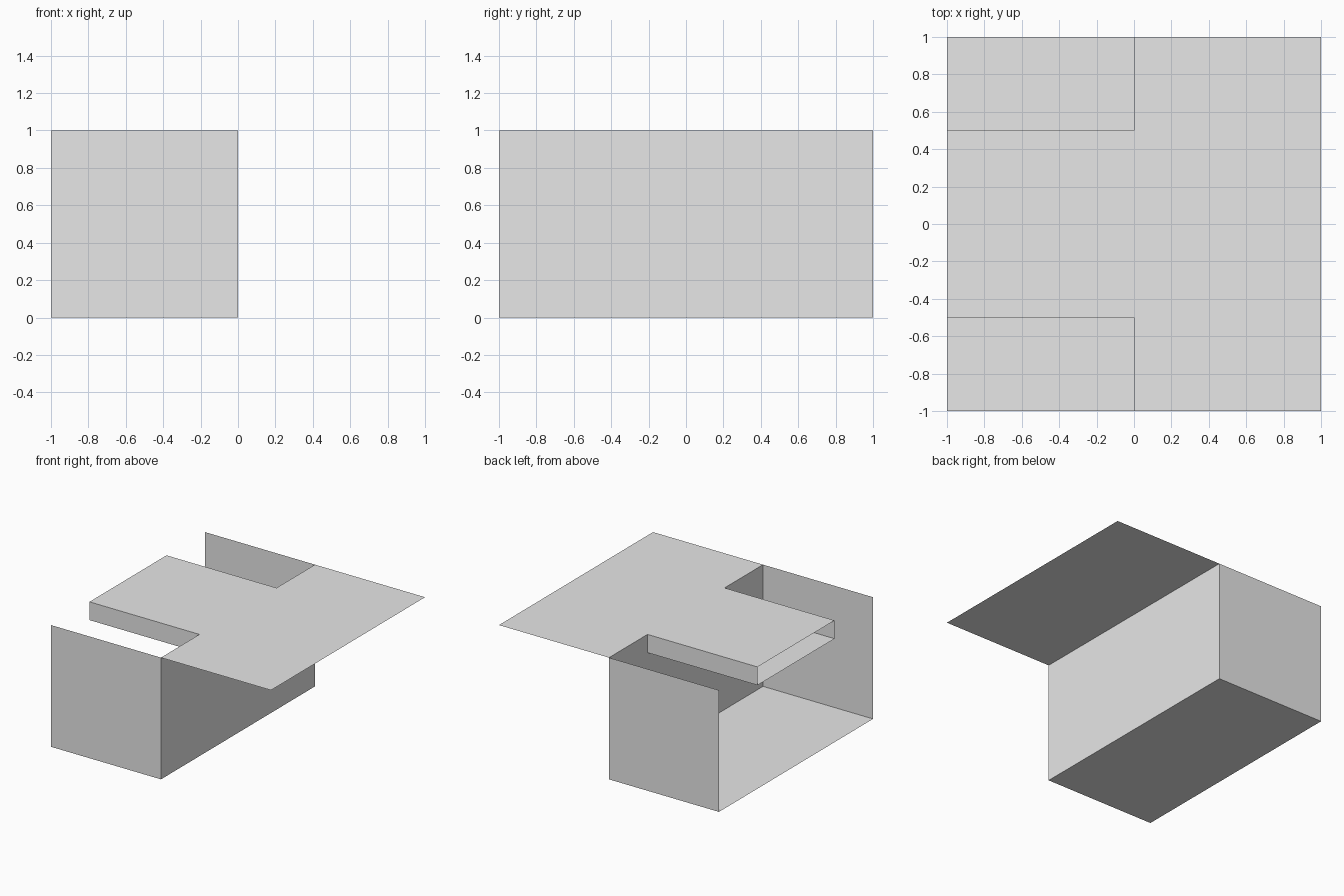
import bpy
import bmesh
from mathutils import Vector

default = bpy.data.objects.get("Cube")
if default:
    bpy.data.objects.remove(default, do_unlink=True)

# One plain grey for the whole model
grey = bpy.data.materials.new("plain_grey")
grey.use_nodes = True
grey.diffuse_color = (0.8, 0.8, 0.8, 1)
grey.node_tree.nodes["Principled BSDF"].inputs["Base Color"].default_value = (0.8, 0.8, 0.8, 1)


def add_object(name, bm):
    mesh = bpy.data.meshes.new(name)
    bm.to_mesh(mesh)
    bm.free()
    mesh.materials.append(grey)
    obj = bpy.data.objects.new(name, mesh)
    bpy.context.collection.objects.link(obj)
    return obj


def open_box(name, low, high, open_sides):
    """Thin-walled box from low to high, without the faces whose normals are listed."""
    low, high = Vector(low), Vector(high)
    bm = bmesh.new()
    bmesh.ops.create_cube(bm, size=1)
    bm.normal_update()
    removed = [f for f in bm.faces
               if any(f.normal.dot(Vector(side)) > 0.9 for side in open_sides)]
    bmesh.ops.delete(bm, geom=removed, context="FACES")
    size, centre = high - low, (low + high) / 2
    for v in bm.verts:
        v.co = Vector(a * b for a, b in zip(v.co, size)) + centre
    return add_object(name, bm)


LEFT, RIGHT, UP = (1, 0, 0), (-1, 0, 0), (0, 0, 1)
TAB = 0.5      # half width of the tab
DEPTH = 0.15   # height of the duct under the tab

# Lower shell: floor, front and back walls and one long wall
open_box("lower_shell", (-1, -1, 0), (0, 1, 1), [RIGHT, UP])

# Duct under the tab: two sides and a bottom, open at its outer end
open_box("tab_duct", (-1, -TAB, 1 - DEPTH), (0, TAB, 1), [LEFT, RIGHT, UP])

# T-shaped top sheet: overhanging half with the tab reaching over the shell
outline = [(0, -1), (1, -1), (1, 1), (0, 1), (0, TAB), (-1, TAB), (-1, -TAB), (0, -TAB)]
bm = bmesh.new()
bm.faces.new([bm.verts.new((x, y, 1)) for x, y in outline])
add_object("top_sheet", bm)
